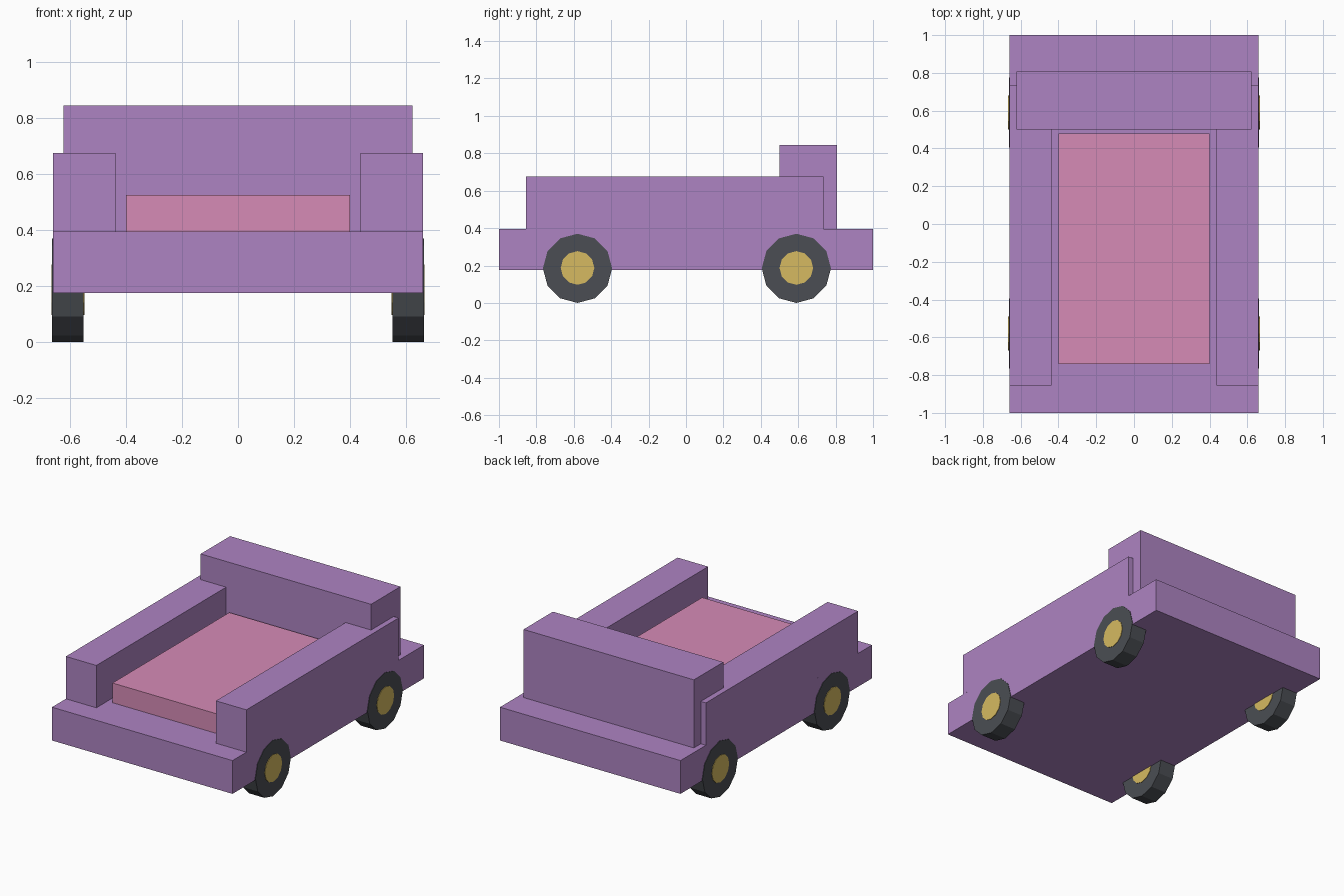
import bpy
import math

if "Cube" in bpy.data.objects:
    bpy.data.objects.remove(bpy.data.objects["Cube"])


def material(name, r, g, b):
    m = bpy.data.materials.new(name)
    m.diffuse_color = (r, g, b, 1)
    m.use_nodes = True
    m.node_tree.nodes["Principled BSDF"].inputs["Base Color"].default_value = m.diffuse_color
    return m


purple = material("purple", 0.42, 0.23, 0.54)
pink = material("pink", 0.67, 0.26, 0.47)
rubber = material("dark_rubber", 0.07, 0.076, 0.087)
gold = material("gold", 0.67, 0.49, 0.12)


def box(name, x, y, z, mat):
    """Box from (min, max) ranges on each axis."""
    lo_hi = (x, y, z)
    bpy.ops.mesh.primitive_cube_add(size=1, location=[(a + b) / 2 for a, b in lo_hi])
    ob = bpy.context.object
    ob.name = name
    ob.scale = [b - a for a, b in lo_hi]
    bpy.ops.object.transform_apply(location=False, rotation=False, scale=True)
    ob.data.materials.append(mat)


def disc(name, x, y, z, radius, width, mat):
    """12-sided cylinder on an axle along x."""
    bpy.ops.mesh.primitive_cylinder_add(vertices=12, radius=radius, depth=width,
                                        location=(x, y, z),
                                        rotation=(0, math.pi / 2, 0))
    ob = bpy.context.object
    ob.name = name
    ob.data.materials.append(mat)


# Sofa body
box("base", (-0.66, 0.66), (-1, 1), (0.175, 0.395), purple)
box("backrest", (-0.623, 0.623), (0.5, 0.807), (0.395, 0.845), purple)
box("seat_cushion", (-0.4, 0.4), (-0.74, 0.48), (0.395, 0.525), pink)

# Armrests and wheels, mirrored left and right
for side, s in (("left", -1), ("right", 1)):
    box(side + "_armrest", sorted((s * 0.437, s * 0.66)), (-0.855, 0.735),
        (0.395, 0.675), purple)
    for end, y in (("front", -0.58), ("back", 0.59)):
        disc(f"{end}_{side}_wheel", s * 0.607, y, 0.185, 0.185, 0.112, rubber)
        disc(f"{end}_{side}_hub", s * 0.607, y, 0.187, 0.09, 0.118, gold)
